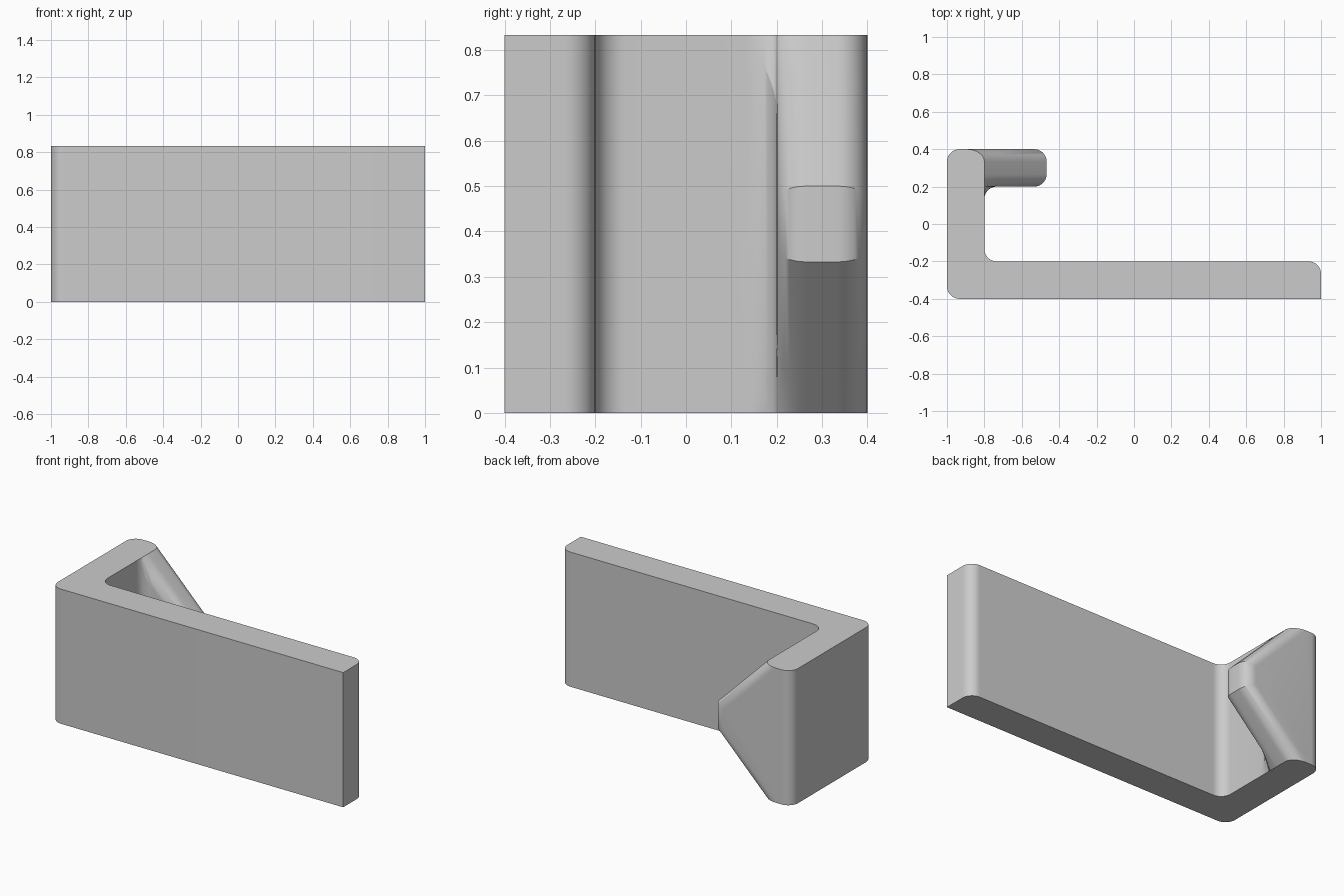
import bpy, bmesh
from math import sin, cos, pi, sqrt

cube = bpy.data.objects.get("Cube")
if cube:
    bpy.data.objects.remove(cube)

H = 0.833          # height
R = 0.067          # edge rounding
N = 10             # segments per rounding
ARM = -0.8         # inner side of the arm
TIP = -0.467       # end of the hook
Y0 = 0.08          # where the arm starts blending into the hook
INNER, BACK = 0.2, 0.4

bm = bmesh.new()


def arc(cx, cy, start, end):
    """Points along a rounded corner, angles in quarter turns."""
    angles = [(start + (end - start) * i / N) * pi / 2 for i in range(N + 1)]
    return [(cx + R * cos(a), cy + R * sin(a)) for a in angles]


# L-shaped plate and lower arm, left open where the hook joins
outline = ([(-1, Y0)] + arc(-1 + R, -0.4 + R, 2, 3) + [(1, -0.4)]
           + arc(1 - R, -0.2 - R, 0, 1) + arc(ARM + R, -0.2 + R, 3, 2)
           + [(ARM, Y0)])
low = [bm.verts.new((x, y, 0)) for x, y in outline]
high = [bm.verts.new((x, y, H)) for x, y in outline]
bm.faces.new(low)
bm.faces.new(high)
for i in range(len(outline) - 1):
    bm.faces.new((low[i], low[i + 1], high[i + 1], high[i]))


def ring(y, left, root, mid, end, drop):
    """Cross-section of the arm and its tapered hook at depth y."""
    def slope(x):
        return H - (x - ARM) - drop
    half = [(left, H), (root, H), (mid, slope(mid)), (end, slope(end))]
    points = half + [(x, H - z) for x, z in reversed(half)]
    return [bm.verts.new((x, y, z)) for x, z in points]


rings = [ring(Y0, -1, ARM, ARM, ARM, 0)]
full = sqrt(2) * R

# Concave blend from the arm into the hook
for i in range(N + 1):
    a = i / N * pi / 2
    y = INNER - R + R * sin(a)
    x = ARM + R - R * cos(a)
    fade = ((y - Y0) / (INNER - Y0)) ** 2
    rings.append(ring(y, -1, ARM, x, x, full * fade))

# Hook with rounded inner edges
for i in range(N + 1):
    a = i / N * pi / 2
    d = R * (1 - sin(a))
    rings.append(ring(INNER + R * (1 - cos(a)), -1, ARM, ARM + R,
                      TIP - d, sqrt(2) * d))

# Hook and arm with rounded back edges
for i in range(N + 1):
    a = i / N * pi / 2
    d = R * (1 - cos(a))
    rings.append(ring(BACK - R + R * sin(a), -1 + d, ARM - sqrt(2) * d,
                      ARM + R, TIP - d, sqrt(2) * d))

for r, s in zip(rings, rings[1:]):
    for i in range(len(r)):
        j = (i + 1) % len(r)
        bm.faces.new((r[i], r[j], s[j], s[i]))
bm.faces.new(rings[-1])

bmesh.ops.remove_doubles(bm, verts=bm.verts, dist=0.0004)
bmesh.ops.recalc_face_normals(bm, faces=bm.faces)

mesh = bpy.data.meshes.new("hook_bracket")
bm.to_mesh(mesh)
bm.free()
bracket = bpy.data.objects.new("hook_bracket", mesh)
bpy.context.collection.objects.link(bracket)

# Plain grey
grey = bpy.data.materials.new("light_grey")
grey.use_nodes = True
color = (0.6, 0.6, 0.6, 1)
grey.diffuse_color = color
grey.node_tree.nodes["Principled BSDF"].inputs["Base Color"].default_value = color
mesh.materials.append(grey)

bpy.ops.object.select_all(action='DESELECT')
bracket.select_set(True)
bpy.context.view_layer.objects.active = bracket
bpy.ops.object.shade_smooth_by_angle(angle=pi / 6)
